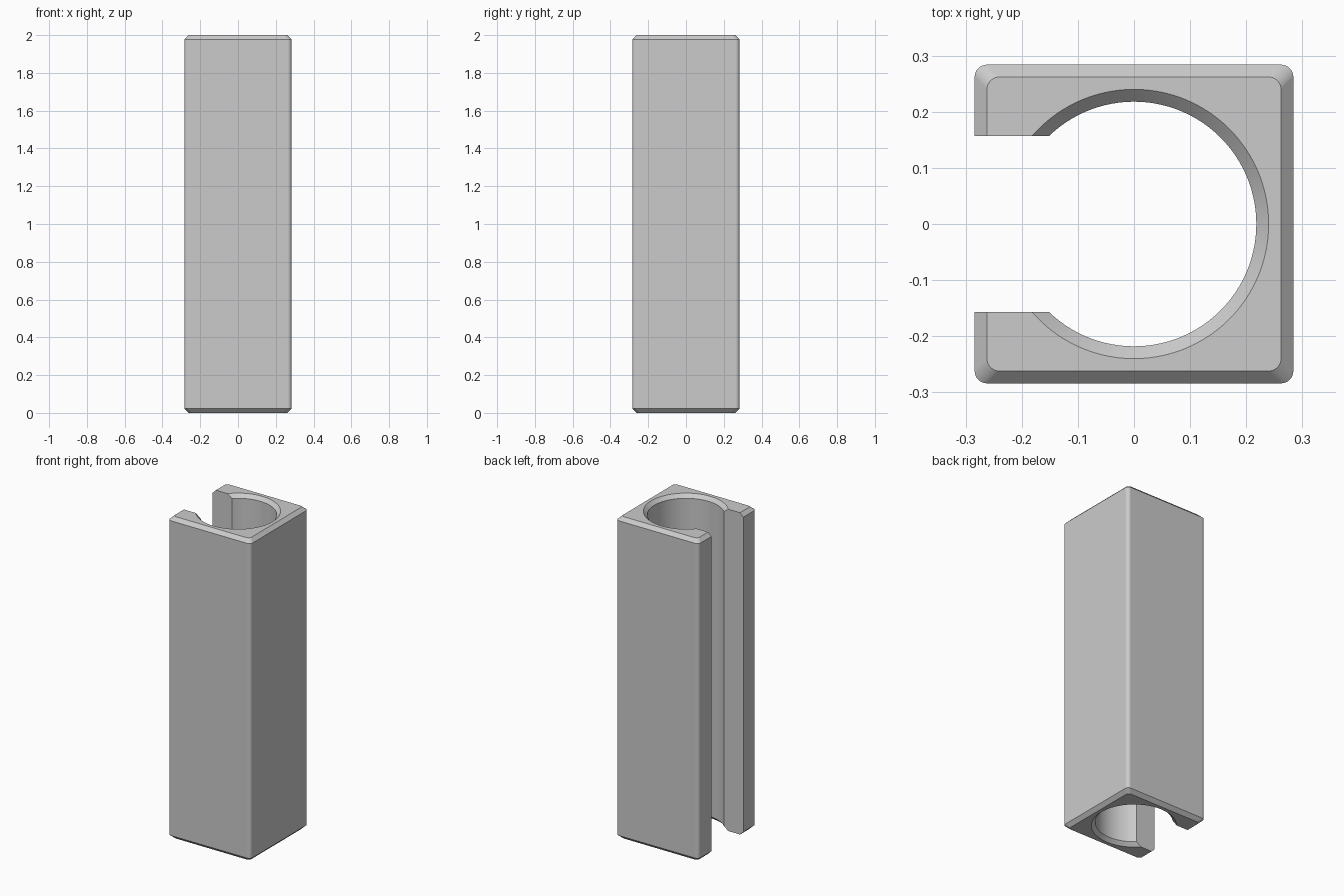
import bpy, bmesh
from math import asin, cos, sin, pi

if "Cube" in bpy.data.objects:
    bpy.data.objects.remove(bpy.data.objects["Cube"])

HALF, BORE, SLOT = 0.284, 0.218, 0.157   # half width, bore radius, half slot width
CHAMFER, FILLET, HEIGHT = 0.022, 0.022, 2.0


def arc(cx, cy, r, a0, a1, n):
    return [(cx + r * cos(a0 + (a1 - a0) * i / n),
             cy + r * sin(a0 + (a1 - a0) * i / n)) for i in range(n + 1)]


def c_profile(half, bore):
    """Rounded square with a round bore that opens through a slot on -x."""
    c = half - FILLET
    pts = [(-half, -SLOT)]
    for k, (sx, sy) in enumerate([(-1, -1), (1, -1), (1, 1), (-1, 1)]):
        a = pi + k * pi / 2
        pts += arc(sx * c, sy * c, FILLET, a, a + pi / 2, 8)
    pts.append((-half, SLOT))
    end = pi - asin(SLOT / bore)
    return pts + arc(0, 0, bore, end, -end, 80)


# Slotted sleeve: stacked C profiles with chamfered ends
bm = bmesh.new()
levels = [(0, CHAMFER), (CHAMFER, 0), (HEIGHT - CHAMFER, 0), (HEIGHT, CHAMFER)]
rings = [[bm.verts.new((x, y, z)) for x, y in c_profile(HALF - c, BORE + c)]
         for z, c in levels]
n = len(rings[0])
for low, high in zip(rings, rings[1:]):
    for i in range(n):
        j = (i + 1) % n
        bm.faces.new((low[i], low[j], high[j], high[i]))
bm.faces.new(rings[0][::-1])
bm.faces.new(rings[-1])
bmesh.ops.recalc_face_normals(bm, faces=bm.faces)

mesh = bpy.data.meshes.new("slotted_sleeve")
bm.to_mesh(mesh)
bm.free()
sleeve = bpy.data.objects.new("slotted_sleeve", mesh)
bpy.context.collection.objects.link(sleeve)

# Smooth bore and corners, flat sides and crisp chamfers
bpy.context.view_layer.objects.active = sleeve
sleeve.select_set(True)
bpy.ops.object.shade_smooth_by_angle(angle=pi / 6)
weighted = sleeve.modifiers.new("flat_sides", 'WEIGHTED_NORMAL')
weighted.keep_sharp = True
